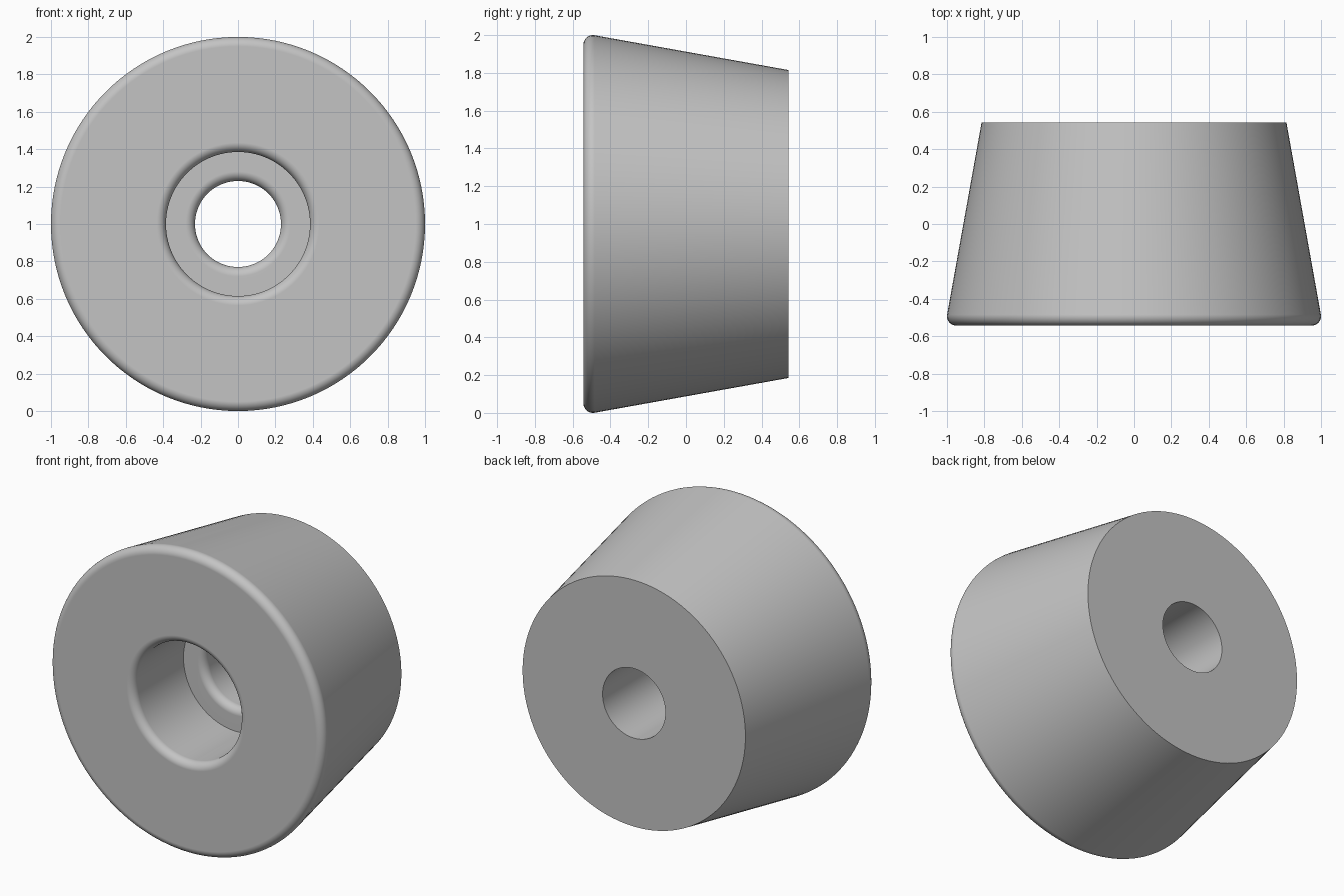
import bpy
import bmesh
from math import cos, sin, pi, radians
from mathutils import Vector

cube = bpy.data.objects.get("Cube")
if cube:
    bpy.data.objects.remove(cube, do_unlink=True)

HALF = 0.543        # half the depth along y
FILLET = 0.05
STEP_Y = -0.02      # floor of the counterbore
BORE, HOLE = 0.385, 0.23
BACK_RADIUS = 0.815
SEGMENTS = 128


def arc(r, y, start, end, steps=8):
    """Points of a fillet centred on (r, y), angles in degrees."""
    angles = [radians(start + (end - start) * i / steps) for i in range(steps + 1)]
    return [(r + FILLET * cos(a), y + FILLET * sin(a)) for a in angles]


# Closed cross-section as (radius, y)
profile = [(BACK_RADIUS, HALF), (HOLE, HALF)]
profile += arc(HOLE + FILLET, STEP_Y + FILLET, 180, 270)      # rounded hole mouth
profile += [(BORE, STEP_Y)]                                   # sharp counterbore corner
profile += arc(BORE + FILLET, -HALF + FILLET, 180, 270)       # rounded counterbore mouth
profile += arc(1 - FILLET, -HALF + FILLET, -90, 10.2)         # rounded outer rim

# Lathe the section around the y axis
bm = bmesh.new()
verts = [bm.verts.new((r, y, 1)) for r, y in profile]
edges = [bm.edges.new((v, verts[(i + 1) % len(verts)])) for i, v in enumerate(verts)]
bmesh.ops.spin(bm, geom=verts + edges, cent=Vector((0, 0, 1)), axis=Vector((0, 1, 0)),
               angle=2 * pi, steps=SEGMENTS, use_duplicate=False)
bmesh.ops.remove_doubles(bm, verts=bm.verts[:], dist=0.0001)
bmesh.ops.recalc_face_normals(bm, faces=bm.faces[:])
mesh = bpy.data.meshes.new("tapered_foot")
bm.to_mesh(mesh)
bm.free()

foot = bpy.data.objects.new("tapered_foot", mesh)
bpy.context.collection.objects.link(foot)

# Plain grey material
grey = bpy.data.materials.new("grey")
grey.use_nodes = True
colour = (0.55, 0.55, 0.55, 1)
grey.diffuse_color = colour
grey.node_tree.nodes["Principled BSDF"].inputs["Base Color"].default_value = colour
mesh.materials.append(grey)

# Smooth walls and fillets, crisp corners, flat end faces
bpy.ops.object.select_all(action="DESELECT")
foot.select_set(True)
bpy.context.view_layer.objects.active = foot
bpy.ops.object.shade_smooth_by_angle(angle=radians(30))
normals = foot.modifiers.new("flat_ends", "WEIGHTED_NORMAL")
normals.keep_sharp = True
